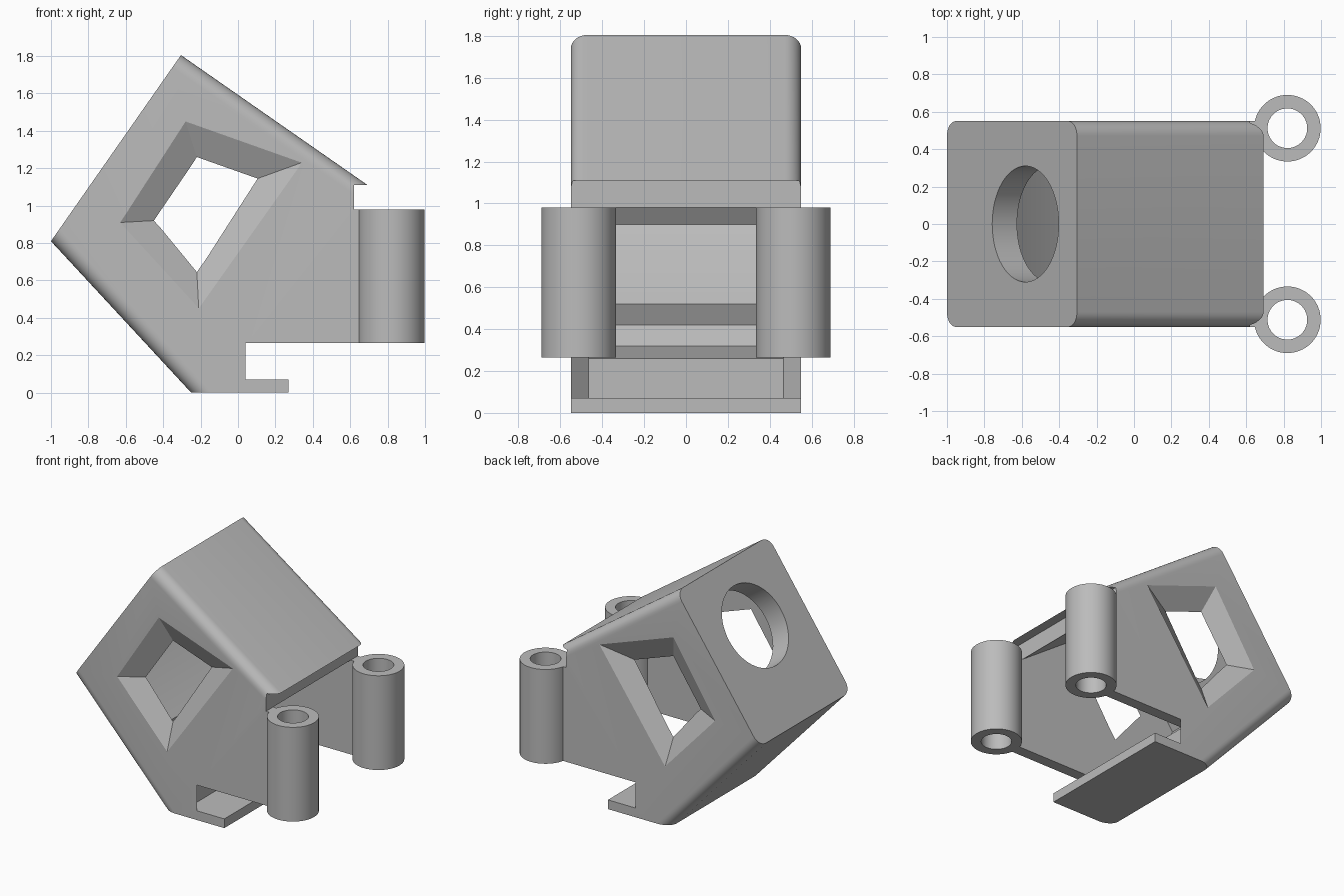
import bpy, bmesh, math
from mathutils import Vector, Matrix

old = bpy.data.objects.get("Cube")
if old:
    bpy.data.objects.remove(old, do_unlink=True)

grey = bpy.data.materials.new("plain grey")
grey.use_nodes = True
grey.diffuse_color = (0.5, 0.5, 0.5, 1)
grey.node_tree.nodes["Principled BSDF"].inputs["Base Color"].default_value = (0.5, 0.5, 0.5, 1)


def to_object(name, bm):
    bmesh.ops.recalc_face_normals(bm, faces=bm.faces)
    mesh = bpy.data.meshes.new(name)
    bm.to_mesh(mesh)
    bm.free()
    mesh.materials.append(grey)
    ob = bpy.data.objects.new(name, mesh)
    bpy.context.collection.objects.link(ob)
    return ob


def loft(ring_a, ring_b):
    """Closed solid between two matching rings of points."""
    bm = bmesh.new()
    a = [bm.verts.new(p) for p in ring_a]
    b = [bm.verts.new(p) for p in ring_b]
    bm.faces.new(a)
    bm.faces.new(b[::-1])
    for i in range(len(a)):
        j = (i + 1) % len(a)
        bm.faces.new((a[i], b[i], b[j], a[j]))
    return bm


def side_prism(profile, half):
    """Extrude an x-z profile across the width."""
    return loft([(x, -half, z) for x, z in profile], [(x, half, z) for x, z in profile])


def cylinder(radius, depth, matrix):
    bm = bmesh.new()
    bmesh.ops.create_cone(bm, cap_ends=True, segments=64, radius1=radius,
                          radius2=radius, depth=depth, matrix=matrix)
    return bm


def cut(ob, bm):
    cutter = to_object("cutter", bm)
    cutter.hide_render = True
    mod = ob.modifiers.new("cut", "BOOLEAN")
    mod.operation, mod.solver, mod.object = "DIFFERENCE", "EXACT", cutter
    bpy.context.view_layer.objects.active = ob
    bpy.ops.object.modifier_apply(modifier=mod.name)
    bpy.data.objects.remove(cutter, do_unlink=True)


def smooth(ob):
    bpy.ops.object.select_all(action="DESELECT")
    ob.select_set(True)
    bpy.context.view_layer.objects.active = ob
    bpy.ops.object.shade_smooth_by_angle(angle=math.radians(25))


HALF, INNER = 0.55, 0.465

# Tilted shell, rounded along the roof and the sloping underside
outline = [(-1, 0.81), (-0.305, 1.805), (1.2, 0.757), (1.2, 0), (-0.25, 0)]
bm = side_prism(outline, HALF)
bm.faces.ensure_lookup_table()


def is_long_edge(edge):
    a, b = (v.co for v in edge.verts)
    if abs(a.y - b.y) > 0.01:
        return False
    ends = sorted((a, b), key=lambda p: p.x)
    roof = ends[0].z > 1.7 and ends[1].x > 1
    slope = ends[0].x < -0.9 and ends[1].z < 0.01
    return roof or slope


bmesh.ops.bevel(bm, geom=[e for e in bm.edges if is_long_edge(e)], offset=0.08,
                offset_type="OFFSET", segments=8, profile=0.5, affect="EDGES")
shell = to_object("shell", bm)

# Trim the open end, leaving the roof lip and the foot plate
cut(shell, side_prism([(0.62, 1.11), (2, 1.11), (2, -1), (0.27, -1), (0.27, 0.07),
                       (0.04, 0.07), (0.04, 0.265), (0.67, 0.265), (0.67, 0.98),
                       (0.62, 0.98)], 1))

# Hollow interior
cut(shell, side_prism([(-0.256, 1.592), (0.62, 0.98), (0.9, 0.98), (0.9, 0.07),
                       (-0.04, 0.07), (-0.04, 0.26), (-0.42, 0.32), (-0.45, 0.42),
                       (-0.4, 0.52), (-0.70, 0.83), (-0.74, 0.90)], INNER))

# Splayed sides of the slot above the foot plate
plan = [(0.05, -0.56), (0.05, 0.56), (-0.04, INNER), (-0.04, -INNER)]
cut(shell, loft([(x, y, 0.07) for x, y in plan], [(x, y, 0.265) for x, y in plan]))

# Round opening in the tilted face
axis = Vector((0.82, 0, -0.573)).normalized()
tilt = axis.to_track_quat("Z", "Y").to_matrix().to_4x4()
cut(shell, cylinder(0.31, 0.5, Matrix.Translation((-0.58, 0, 1.41)) @ tilt))

# Funnel-shaped window in each side wall
outer = [(-0.63, 0.91), (-0.28, 1.45), (0.34, 1.23), (-0.21, 0.45)]
inner = [(-0.45, 0.92), (-0.22, 1.26), (0.105, 1.145), (-0.22, 0.645)]


def funnel_ring(t, side):
    """Window ring, from the outer wall (t=0) to the inner wall (t=1)."""
    y = HALF + (INNER - HALF) * t
    return [(a + (c - a) * t, side * y, b + (d - b) * t)
            for (a, b), (c, d) in zip(outer, inner)]


for side in (-1, 1):
    cut(shell, loft(funnel_ring(-0.1, side), funnel_ring(1.1, side)))
smooth(shell)

# Hollow posts at the open end
for name, side in (("right_post", -1), ("left_post", 1)):
    place = Matrix.Translation((0.82, side * 0.512, 0.6225))
    post = to_object(name, cylinder(0.178, 0.715, place))
    cut(post, cylinder(0.106, 1, place))
    smooth(post)
